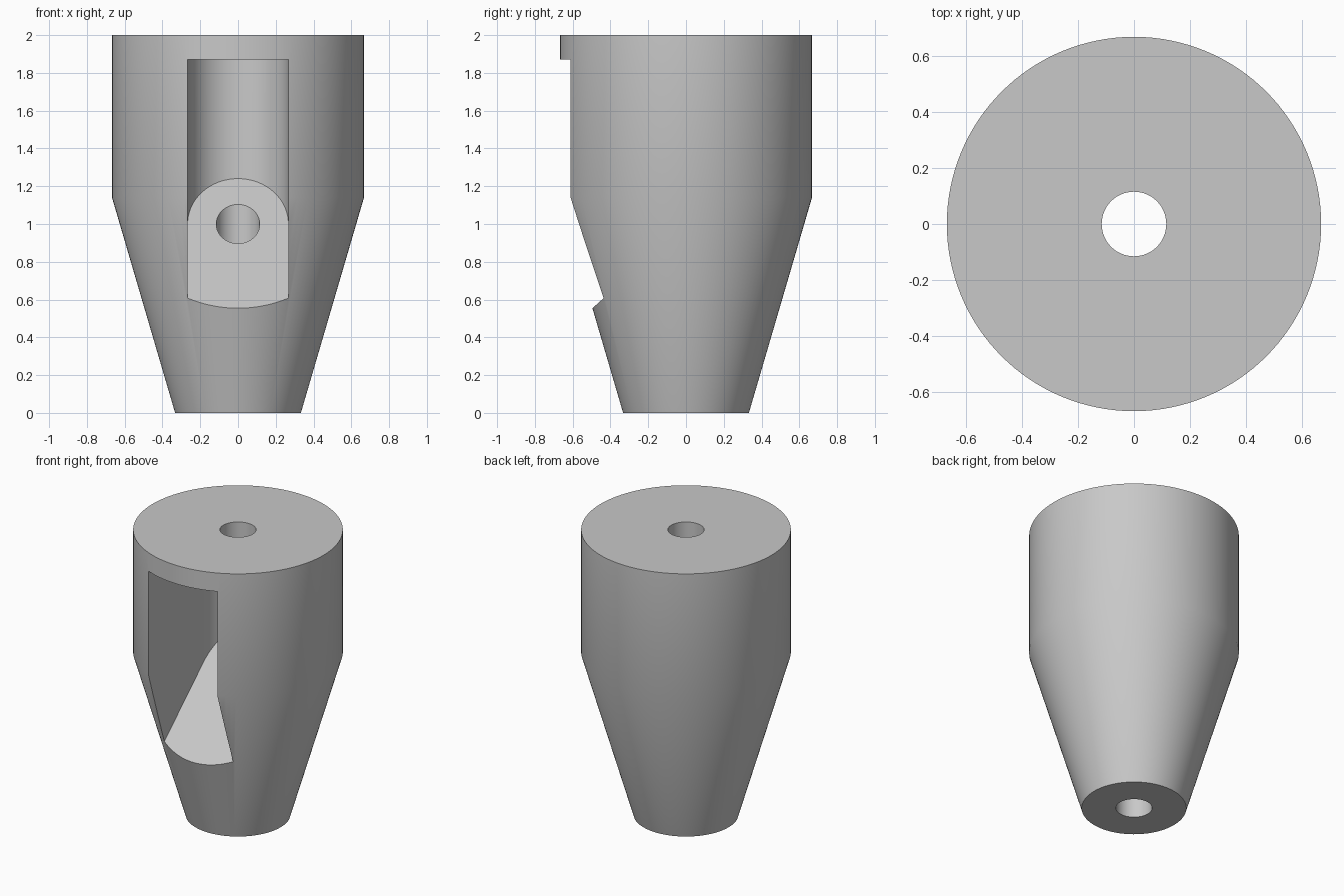
import bpy
import bmesh
from math import cos, sin, pi, radians

SEGMENTS = 128
SLOT_RADIUS = 0.267

cube = bpy.data.objects.get("Cube")
if cube:
    bpy.data.objects.remove(cube, do_unlink=True)


def flat_material(name, color):
    mat = bpy.data.materials.new(name)
    mat.use_nodes = True
    mat.diffuse_color = color
    mat.node_tree.nodes["Principled BSDF"].inputs["Base Color"].default_value = color
    return mat


def make_object(name, bm):
    bmesh.ops.recalc_face_normals(bm, faces=bm.faces[:])
    mesh = bpy.data.meshes.new(name)
    bm.to_mesh(mesh)
    bm.free()
    obj = bpy.data.objects.new(name, mesh)
    bpy.context.collection.objects.link(obj)
    return obj


def bridge(bm, loop_a, loop_b):
    n = len(loop_a)
    for i in range(n):
        j = (i + 1) % n
        bm.faces.new((loop_a[i], loop_a[j], loop_b[j], loop_b[i]))


# Tapered body with a bore through its axis
profile = [(0.115, 0), (0.333, 0), (0.667, 1.14), (0.667, 2), (0.115, 2)]
bm = bmesh.new()
rings = []
for r, z in profile:
    angles = [2 * pi * i / SEGMENTS for i in range(SEGMENTS)]
    rings.append([bm.verts.new((r * cos(a), r * sin(a), z)) for a in angles])
for k, ring in enumerate(rings):
    bridge(bm, ring, rings[(k + 1) % len(rings)])
body = make_object("tapered_body", bm)
body.data.materials.append(flat_material("light grey", (0.58, 0.58, 0.58, 1)))

# Slot cutter: round back, open front, sloping floor
outline = [(SLOT_RADIUS * cos(pi * i / 64), SLOT_RADIUS * sin(pi * i / 64)) for i in range(65)]
outline += [(-SLOT_RADIUS, -1), (SLOT_RADIUS, -1)]
bm = bmesh.new()
floor = [bm.verts.new((x, y, 1 + 0.9 * y)) for x, y in outline]
ceiling = [bm.verts.new((x, y, 1.87)) for x, y in outline]
bridge(bm, floor, ceiling)
bm.faces.new(floor)
bm.faces.new(ceiling)
cutter = make_object("slot_cutter", bm)
cutter.hide_render = True

# Cut the slot, then drop the cutter
cut = body.modifiers.new("slot", "BOOLEAN")
cut.operation = "DIFFERENCE"
cut.solver = "EXACT"
cut.object = cutter
bpy.ops.object.select_all(action="DESELECT")
body.select_set(True)
bpy.context.view_layer.objects.active = body
bpy.ops.object.modifier_apply(modifier=cut.name)
bpy.data.objects.remove(cutter, do_unlink=True)

# Smooth walls with crisp rims
bpy.ops.object.shade_smooth_by_angle(angle=radians(30))
